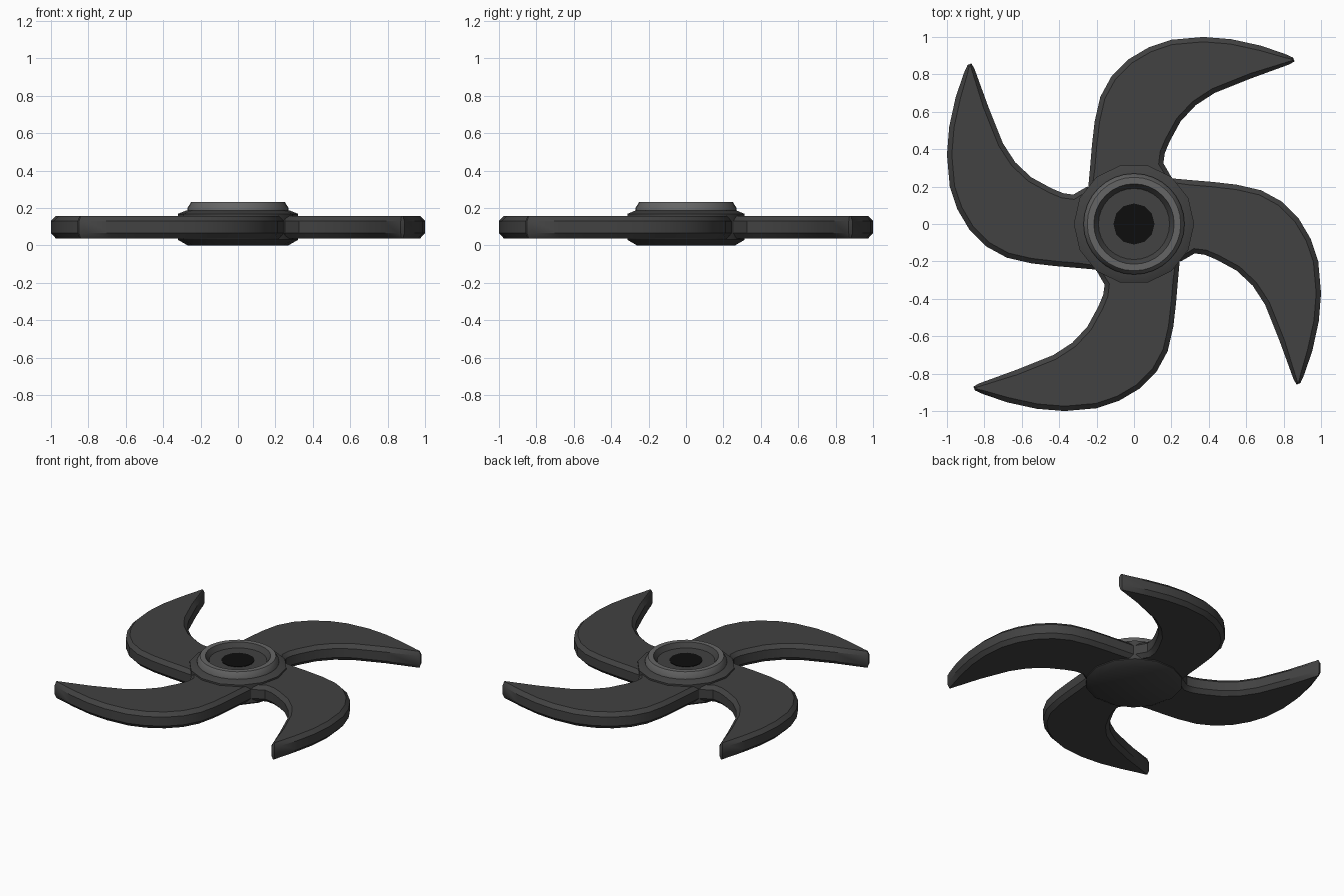
import bpy, bmesh, math
from mathutils import Vector, Matrix

if "Cube" in bpy.data.objects:
    bpy.data.objects.remove(bpy.data.objects["Cube"])


def material(name, v):
    m = bpy.data.materials.new(name)
    m.diffuse_color = (v, v, v, 1)
    m.use_nodes = True
    m.node_tree.nodes["Principled BSDF"].inputs["Base Color"].default_value = m.diffuse_color
    return m


DARK = material("dark grey", 0.054)
RIM = material("mid grey", 0.13)
BLACK = material("black", 0.004)


def finish(name, bm, mat, angle=32):
    bmesh.ops.recalc_face_normals(bm, faces=bm.faces[:])
    mesh = bpy.data.meshes.new(name)
    bm.to_mesh(mesh)
    bm.free()
    mesh.materials.append(mat)
    ob = bpy.data.objects.new(name, mesh)
    bpy.context.collection.objects.link(ob)
    bpy.ops.object.select_all(action='DESELECT')
    ob.select_set(True)
    bpy.context.view_layer.objects.active = ob
    bpy.ops.object.shade_smooth_by_angle(angle=math.radians(angle))
    return ob


def skin(bm, loops):
    """Join equal-length loops of points into a closed, capped solid."""
    rings = [[bm.verts.new(p) for p in loop] for loop in loops]
    n = len(rings[0])
    for a, b in zip(rings, rings[1:]):
        for i in range(n):
            j = (i + 1) % n
            bm.faces.new((a[i], a[j], b[j], b[i]))
    bm.faces.new(rings[0][::-1])
    bm.faces.new(rings[-1])


def lathe(name, profile, sides, mat):
    bm = bmesh.new()
    skin(bm, [[(r * math.cos(2 * math.pi * i / sides),
                r * math.sin(2 * math.pi * i / sides), z)
               for i in range(sides)] for r, z in profile])
    return finish(name, bm, mat)


# Blade outline, clockwise: outer edge, tip, inner edge, root
OUTLINE = [Vector(p) for p in (
    (-0.245, 0.19), (-0.235, 0.30), (-0.225, 0.42), (-0.21, 0.55),
    (-0.18, 0.68), (-0.12, 0.79), (-0.03, 0.88), (0.08, 0.945),
    (0.20, 0.985), (0.37, 1.0), (0.52, 0.988), (0.68, 0.953),
    (0.81, 0.908), (0.85, 0.89), (0.858, 0.87), (0.835, 0.855),
    (0.63, 0.78), (0.43, 0.70), (0.33, 0.635), (0.25, 0.55),
    (0.19, 0.44), (0.165, 0.38), (0.157, 0.325), (0.20, 0.25),
    (0.10, 0.12), (-0.10, 0.12))]
TIP = Vector((0.86, 0.88))


def inset(points):
    """Move the outline inwards, less so towards the narrow tip."""
    out = []
    for i, p in enumerate(points):
        d1 = (p - points[i - 1]).normalized()
        d2 = (points[(i + 1) % len(points)] - p).normalized()
        d = (d1 + d2).normalized()
        amount = min(0.026, 0.01 + 0.15 * (p - TIP).length)
        out.append(p + Vector((d.y, -d.x)) * amount)
    return out


# Four curved blades with bevelled edges
inner = inset(OUTLINE)
for k, side in enumerate(("back", "left", "front", "right")):
    bm = bmesh.new()
    skin(bm, [[(p.x, p.y, z) for p in pts] for pts, z in
              ((inner, 0.037), (OUTLINE, 0.065),
               (OUTLINE, 0.13), (inner, 0.156))])
    bm.transform(Matrix.Rotation(k * math.pi / 2, 4, 'Z'))
    finish(side + "_blade", bm, DARK)

# Chamfered hub body
lathe("hub", [(0.27, 0.0), (0.322, 0.03), (0.322, 0.168), (0.275, 0.187)],
      14, DARK)

# Raised rim with a dished centre
rim = lathe("hub_rim", [(0.27, 0.18), (0.27, 0.2), (0.25, 0.232),
                        (0.215, 0.232), (0.19, 0.2)], 32, RIM)
rim.data.materials.append(DARK)
for f in rim.data.polygons:
    c = f.center
    if math.hypot(c.x, c.y) < 0.21 and c.z > 0.19:
        f.material_index = 1

# Black shaft hole as a thin plate on the dish floor
lathe("shaft_hole", [(0.11, 0.199), (0.11, 0.203)], 12, BLACK)
